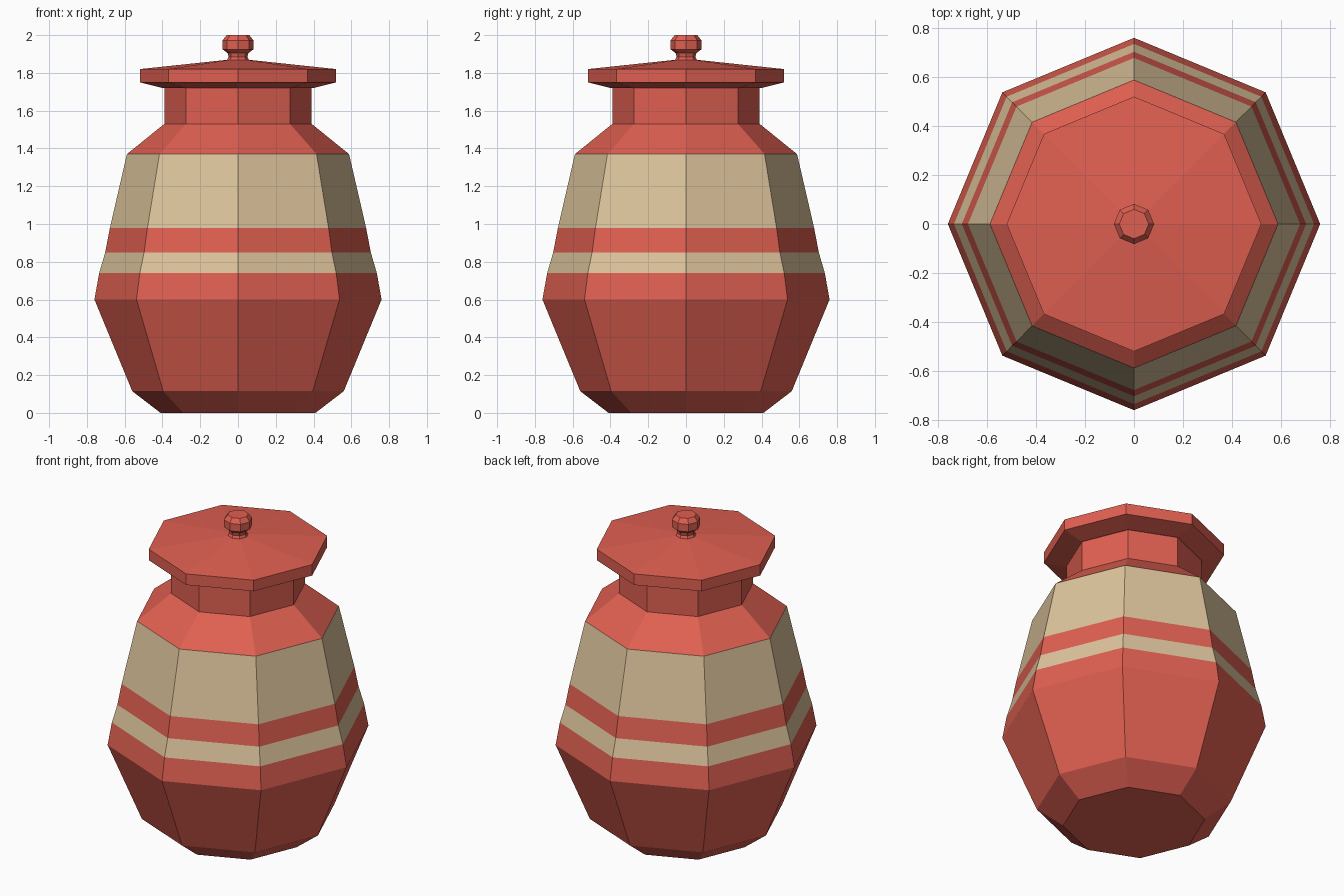
import bpy, bmesh, math

if "Cube" in bpy.data.objects:
    bpy.data.objects.remove(bpy.data.objects["Cube"])

SIDES = 8


def material(name, rgb):
    m = bpy.data.materials.new(name)
    m.diffuse_color = (*rgb, 1)
    m.use_nodes = True
    m.node_tree.nodes["Principled BSDF"].inputs["Base Color"].default_value = m.diffuse_color
    return m


RED = material("terracotta red", (0.74, 0.115, 0.082))
CREAM = material("cream", (0.72, 0.55, 0.33))


def lathe(name, profile, cream_bands=()):
    """Turn (radius, z) points into a closed eight-sided solid."""
    bm = bmesh.new()
    rings = []
    for r, z in profile:
        rings.append([bm.verts.new((r * math.cos(2 * math.pi * i / SIDES),
                                    r * math.sin(2 * math.pi * i / SIDES), z))
                      for i in range(SIDES)])
    for a, b in zip(rings, rings[1:]):
        for i in range(SIDES):
            j = (i + 1) % SIDES
            bm.faces.new((a[i], a[j], b[j], b[i]))
    bm.faces.new(rings[0][::-1])
    bm.faces.new(rings[-1])
    bmesh.ops.recalc_face_normals(bm, faces=bm.faces)
    # cream stripes chosen by height
    for f in bm.faces:
        z = f.calc_center_median().z
        f.material_index = int(any(lo < z < hi for lo, hi in cream_bands))
    me = bpy.data.meshes.new(name)
    bm.to_mesh(me)
    bm.free()
    me.materials.append(RED)
    if cream_bands:
        me.materials.append(CREAM)
    ob = bpy.data.objects.new(name, me)
    bpy.context.collection.objects.link(ob)
    return ob


# striped body with shoulder and neck
lathe("jar_body",
      [(0.41, 0), (0.56, 0.115), (0.76, 0.60), (0.735, 0.74), (0.703, 0.85),
       (0.678, 0.98), (0.588, 1.37), (0.39, 1.53), (0.39, 1.725)],
      cream_bands=((0.74, 0.85), (0.98, 1.37)))

# overhanging lid
lathe("lid", [(0.40, 1.72), (0.52, 1.75), (0.52, 1.82), (0.05, 1.87)])

# knob on a short stem
lathe("lid_knob",
      [(0.06, 1.865), (0.05, 1.885), (0.055, 1.905), (0.082, 1.925),
       (0.082, 1.972), (0.06, 2.0)])
